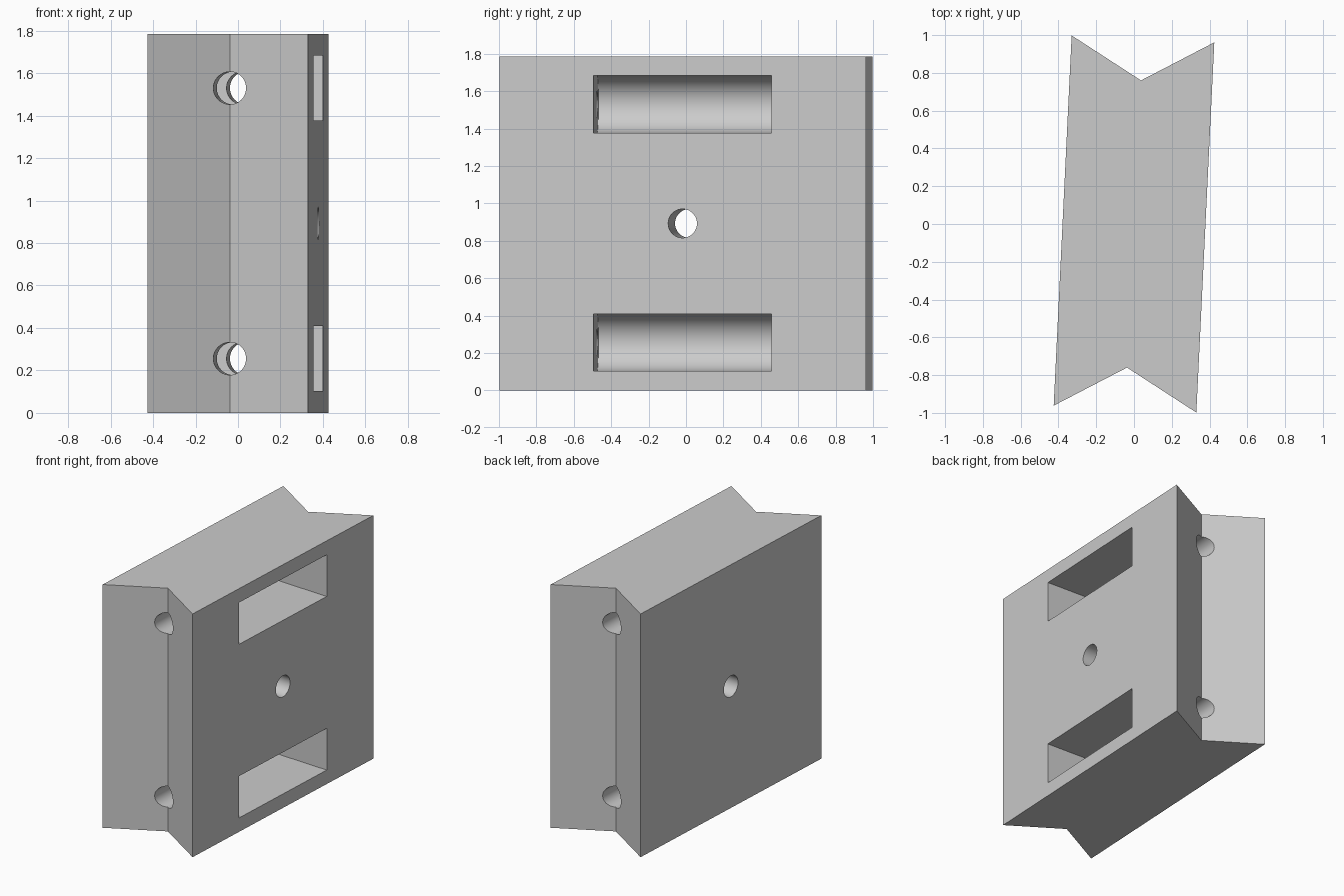
import bpy, bmesh, math
from mathutils import Matrix

cube = bpy.data.objects.get("Cube")
if cube:
    bpy.data.objects.remove(cube, do_unlink=True)

HEIGHT = 1.785
HALF_W, HALF_L, NOTCH = 0.378, 0.981, 0.761
MID = HEIGHT / 2
SPREAD = 0.637          # height of the long bores above and below the middle
BORE, SLOT_R, SLOT_HALF = 0.077, 0.153, 0.476
TILT = Matrix.Rotation(math.radians(-2.78), 4, 'Z')

grey = bpy.data.materials.new("plain grey")
grey.use_nodes = True
colour = (0.6, 0.6, 0.6, 1)
grey.diffuse_color = colour
grey.node_tree.nodes["Principled BSDF"].inputs["Base Color"].default_value = colour


def prism(name, profile, offset):
    """Extrude a closed 3D profile along an offset vector."""
    bm = bmesh.new()
    face = bm.faces.new([bm.verts.new(p) for p in profile])
    new = bmesh.ops.extrude_face_region(bm, geom=[face])["geom"]
    verts = [v for v in new if isinstance(v, bmesh.types.BMVert)]
    bmesh.ops.translate(bm, verts=verts, vec=offset)
    bmesh.ops.recalc_face_normals(bm, faces=bm.faces)
    mesh = bpy.data.meshes.new(name)
    bm.to_mesh(mesh)
    bm.free()
    mesh.materials.append(grey)
    obj = bpy.data.objects.new(name, mesh)
    bpy.context.collection.objects.link(obj)
    obj.matrix_world = TILT
    return obj


def arc(radius, start, end, count):
    angles = [start + (end - start) * i / count for i in range(count + 1)]
    return [(radius * math.cos(a), radius * math.sin(a)) for a in angles]


circle = arc(BORE, 0, 2 * math.pi, 64)[:-1]

# Block with a V groove along both ends
outline = [(HALF_W, -HALF_L), (HALF_W, HALF_L), (0, NOTCH),
           (-HALF_W, HALF_L), (-HALF_W, -HALF_L), (0, -NOTCH)]
block = prism("grooved_block", [(x, y, 0) for x, y in outline], (0, 0, HEIGHT))

# Cross bore through the middle
cutters = [prism("cross_bore_cutter", [(-1, a, MID + b) for a, b in circle], (2, 0, 0))]

# Round-bottomed side pockets and the long bores that run through them
u_shape = [(1, SLOT_R)] + arc(SLOT_R, math.pi / 2, 3 * math.pi / 2, 48) + [(1, -SLOT_R)]
for label, side in (("upper", 1), ("lower", -1)):
    z = MID + side * SPREAD
    cutters.append(prism(label + "_pocket_cutter",
                         [(a, -SLOT_HALF, z + b) for a, b in u_shape],
                         (0, 2 * SLOT_HALF, 0)))
    cutters.append(prism(label + "_bore_cutter",
                         [(a, -1.2, z + b) for a, b in circle], (0, 2.4, 0)))

for cutter in cutters:
    cut = block.modifiers.new(cutter.name, 'BOOLEAN')
    cut.operation = 'DIFFERENCE'
    cut.solver = 'EXACT'
    cut.object = cutter

# Apply the cuts, then remove the helpers
bpy.ops.object.select_all(action='DESELECT')
block.select_set(True)
bpy.context.view_layer.objects.active = block
for cutter in cutters:
    bpy.ops.object.modifier_apply(modifier=cutter.name)
    bpy.data.objects.remove(cutter, do_unlink=True)
bpy.ops.object.shade_smooth_by_angle(angle=math.radians(30))
